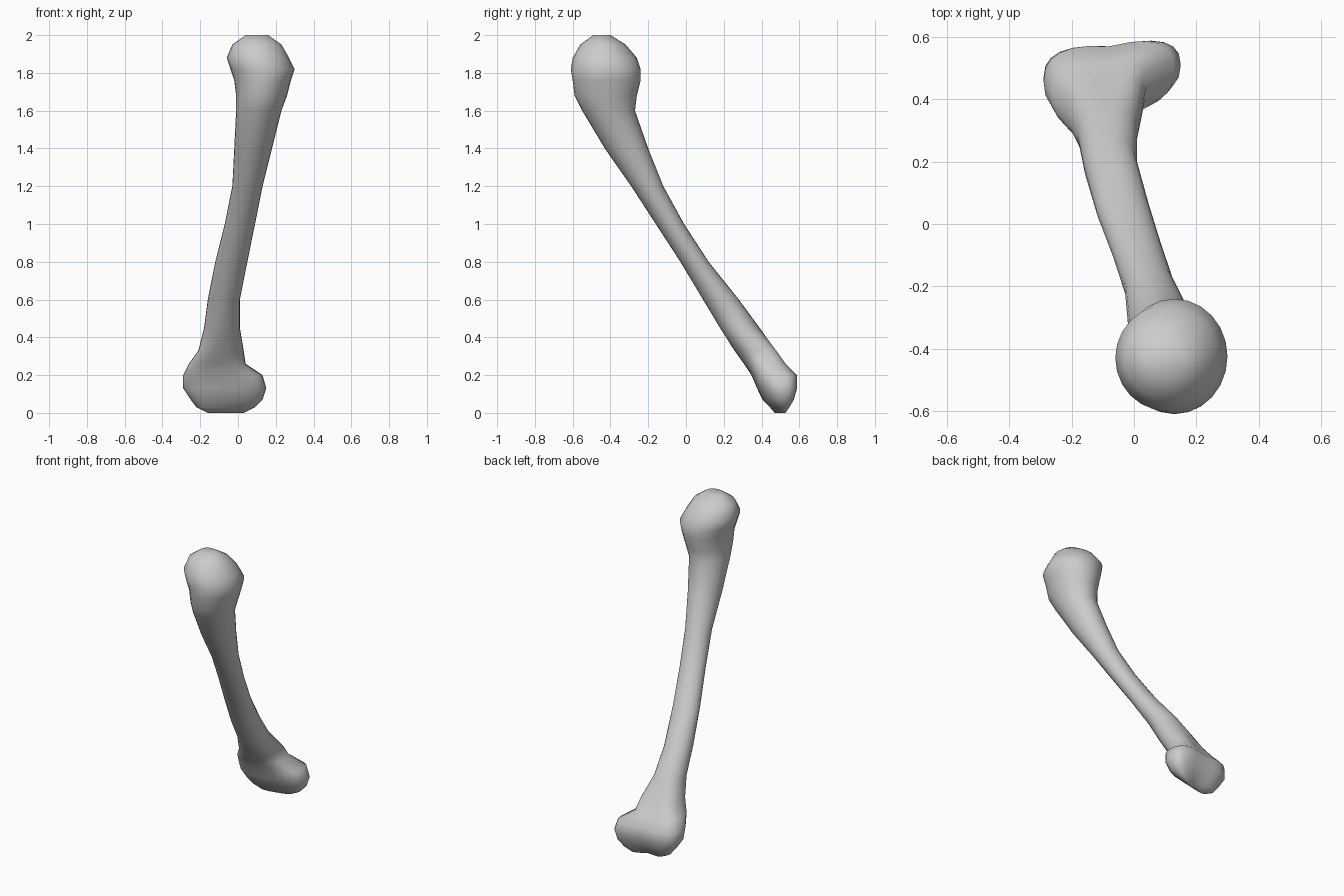
import bpy
import bmesh
import math

SIDES = 24

# Outline of the bone at each height: (z, x min, x max, y min, y max)
CONDYLES = [
    (0, -.16, .03, .48, .52),
    (.03, -.22, .09, .45, .55),
    (.07, -.25, .13, .41, .58),
    (.13, -.29, .15, .38, .6),
    (.2, -.29, .13, .35, .6),
    (.26, -.26, .04, .31, .54),
    (.33, -.21, .03, .26, .49),
]
SHAFT = [
    (.45, -.18, .01, .18, .39),
    (.6, -.16, .01, .09, .28),
    (.8, -.12, .05, -.03, .12),
    (1, -.07, .09, -.16, -.01),
    (1.2, -.03, .13, -.29, -.12),
    (1.4, -.02, .18, -.43, -.2),
    (1.6, -.01, .23, -.55, -.27),
]
HEAD = [
    (1.68, -.01, .26, -.59, -.26),
    (1.76, -.02, .28, -.6, -.24),
    (1.82, -.04, .3, -.61, -.24),
    (1.88, -.06, .27, -.6, -.26),
    (1.95, -.03, .23, -.56, -.32),
    (2, .04, .16, -.49, -.4),
]


def make_material(name, colour):
    material = bpy.data.materials.new(name)
    material.use_nodes = True
    material.diffuse_color = colour
    shader = material.node_tree.nodes["Principled BSDF"]
    shader.inputs["Base Color"].default_value = colour
    return material


def rounded(value, power):
    """Signed power that squares off an ellipse into a fuller oval."""
    return math.copysign(abs(value) ** power, value)


def add_ring(bm, section, power=1.0, shear=0.0, groove=0.0):
    """Add one closed cross-section, optionally sheared and grooved at the back."""
    z, x_low, x_high, y_low, y_high = section
    centre_x, centre_y = (x_low + x_high) / 2, (y_low + y_high) / 2
    half_x, half_y = (x_high - x_low) / 2, (y_high - y_low) / 2
    ring = []
    for step in range(SIDES):
        angle = math.tau * step / SIDES
        u = rounded(math.cos(angle), power)
        v = rounded(math.sin(angle), power)
        dip = groove * max(v, 0) * (1 - abs(u))
        x = centre_x + half_x * u
        y = centre_y + half_y * v + shear * u - dip
        ring.append(bm.verts.new((x, y, z)))
    return ring


def loft(bm, rings):
    """Skin neighbouring rings and close both ends."""
    for lower, upper in zip(rings, rings[1:]):
        for i in range(SIDES):
            j = (i + 1) % SIDES
            bm.faces.new((lower[i], lower[j], upper[j], upper[i]))
    bm.faces.new(list(reversed(rings[0])))
    bm.faces.new(rings[-1])


if "Cube" in bpy.data.objects:
    bpy.data.objects.remove(bpy.data.objects["Cube"], do_unlink=True)

bm = bmesh.new()

# Two-lobed lower joint, fuller than an ellipse and dipped between the lobes
rings = [add_ring(bm, s, power=.8, shear=.02, groove=.03) for s in CONDYLES]

# Slender leaning shaft and the rounded head overhanging it at the back
rings += [add_ring(bm, s) for s in SHAFT + HEAD]
loft(bm, rings)
bmesh.ops.recalc_face_normals(bm, faces=bm.faces)
for face in bm.faces:
    face.smooth = True

mesh = bpy.data.meshes.new("arm_bone")
bm.to_mesh(mesh)
bm.free()
mesh.materials.append(make_material("bone grey", (.6, .6, .6, 1)))
bone = bpy.data.objects.new("arm_bone", mesh)
bpy.context.collection.objects.link(bone)
